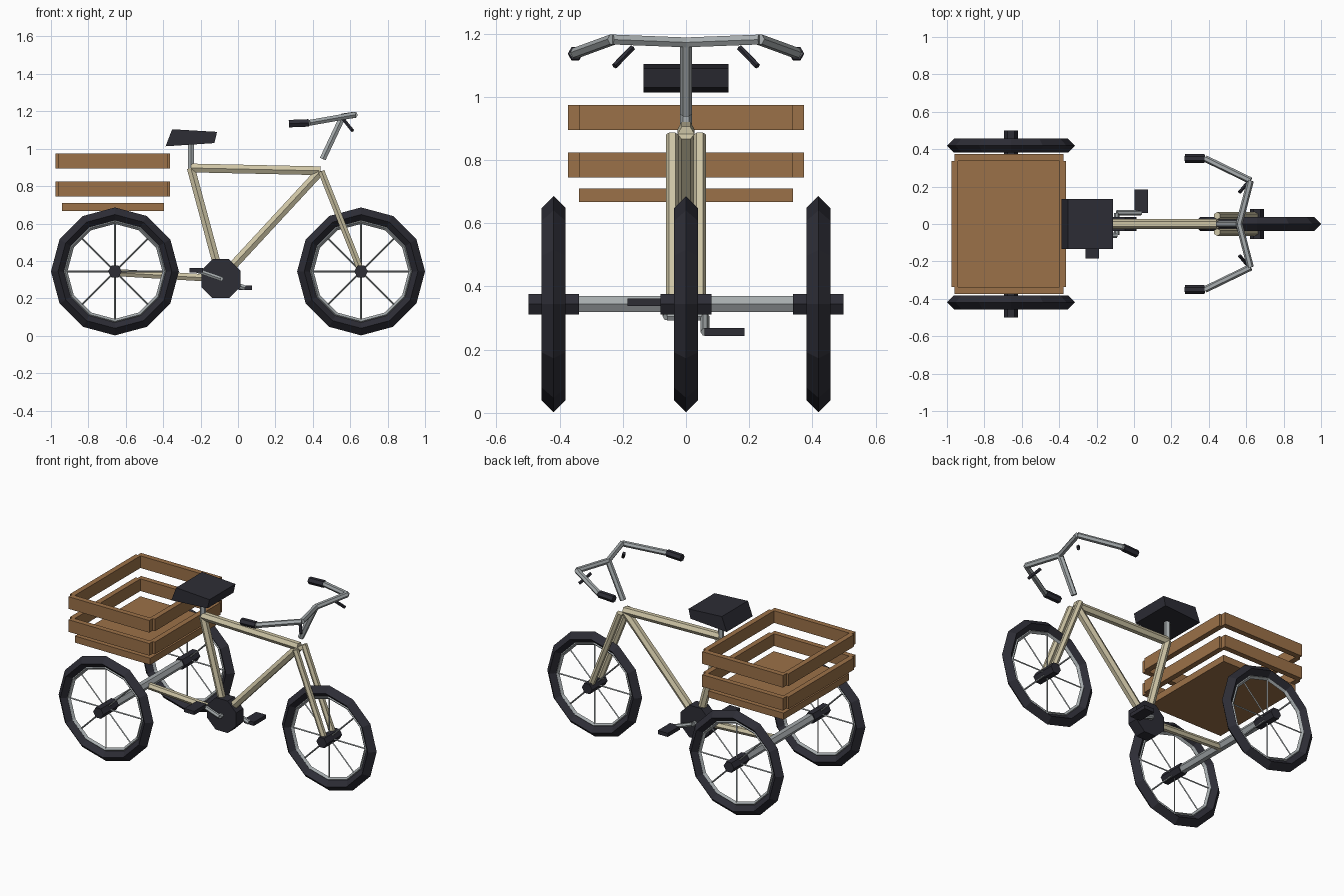
import bpy, bmesh, math
from mathutils import Vector, Matrix

cube = bpy.data.objects.get("Cube")
if cube:
    bpy.data.objects.remove(cube, do_unlink=True)


def material(name, rgb):
    m = bpy.data.materials.new(name)
    m.use_nodes = True
    m.diffuse_color = (*rgb, 1)
    bsdf = next(n for n in m.node_tree.nodes if n.type == 'BSDF_PRINCIPLED')
    bsdf.inputs["Base Color"].default_value = (*rgb, 1)
    return m


CREAM = material("cream_paint", (0.62, 0.56, 0.38))
METAL = material("grey_metal", (0.38, 0.41, 0.42))
BLACK = material("black_rubber", (0.026, 0.026, 0.036))
WOOD = material("brown_wood", (0.33, 0.165, 0.065))


def finish(name, bm, mat):
    bmesh.ops.recalc_face_normals(bm, faces=bm.faces)
    mesh = bpy.data.meshes.new(name)
    bm.to_mesh(mesh)
    bm.free()
    mesh.materials.append(mat)
    obj = bpy.data.objects.new(name, mesh)
    bpy.context.collection.objects.link(obj)
    return obj


def add_tube(bm, a, b, r, sides=6, turn=0.0):
    """Capped prism from a to b, one corner pointing sideways."""
    a, b = Vector(a), Vector(b)
    d = (b - a).normalized()
    ref = Vector((1, 0, 0)) if abs(d.y) > 0.8 else Vector((0, 1, 0))
    u = (ref - d * ref.dot(d)).normalized()
    v = d.cross(u)
    rings = []
    for p in (a, b):
        ring = []
        for i in range(sides):
            t = 2 * math.pi * i / sides + turn
            ring.append(bm.verts.new(p + r * (u * math.cos(t) + v * math.sin(t))))
        rings.append(ring)
    for i in range(sides):
        j = (i + 1) % sides
        bm.faces.new((rings[0][i], rings[0][j], rings[1][j], rings[1][i]))
    for ring in rings:
        bm.faces.new(ring)


def tube(name, mat, points, r, sides=6, turn=0.0):
    bm = bmesh.new()
    for a, b in zip(points, points[1:]):
        add_tube(bm, a, b, r, sides, turn)
    return finish(name, bm, mat)


def box(name, mat, lo, hi):
    lo, hi = Vector(lo), Vector(hi)
    bm = bmesh.new()
    bmesh.ops.create_cube(bm, size=1, matrix=Matrix.Translation((lo + hi) / 2)
                          @ Matrix.Diagonal((*(hi - lo), 1)))
    return finish(name, bm, mat)


def ring(name, mat, centre, major, minor, segs=12):
    """Wheel ring around the y axis with a diamond section."""
    bm = bmesh.new()
    loops = []
    for i in range(segs):
        t = 2 * math.pi * i / segs
        out = Vector((math.cos(t), 0, math.sin(t)))
        loops.append([bm.verts.new(centre + out * (major + minor * c) + Vector((0, minor * s, 0)))
                      for c, s in ((1, 0), (0, 1), (-1, 0), (0, -1))])
    for i in range(segs):
        p, q = loops[i], loops[(i + 1) % segs]
        for k in range(4):
            n = (k + 1) % 4
            bm.faces.new((p[k], p[n], q[n], q[k]))
    return finish(name, bm, mat)


def wheel(prefix, x, y):
    c = Vector((x, y, 0.344))
    ring(prefix + "_tyre", BLACK, c, 0.304, 0.038)
    ring(prefix + "_rim", METAL, c, 0.267, 0.013)
    bm = bmesh.new()
    for i in range(8):
        t = math.pi * i / 4
        add_tube(bm, c, c + 0.268 * Vector((math.cos(t), 0, math.sin(t))), 0.005, 4)
    finish(prefix + "_spokes", bm, METAL)
    side = Vector((0, 0.08, 0))
    tube(prefix + "_hub", BLACK, [c - side, c + side], 0.037)


# Wheels and axle
wheel("front_wheel", 0.658, 0)
wheel("left_rear_wheel", -0.658, 0.419)
wheel("right_rear_wheel", -0.658, -0.419)
tube("rear_axle", METAL, [(-0.658, -0.42, 0.344), (-0.658, 0.42, 0.344)], 0.029)

# Frame
crank = (-0.092, 0, 0.305)
seat_joint = (-0.252, 0, 0.897)
head_joint = (0.442, 0, 0.882)
tube("top_tube", CREAM, [seat_joint, head_joint], 0.027)
tube("seat_tube", CREAM, [crank, seat_joint], 0.025)
tube("down_tube", CREAM, [crank, head_joint], 0.027)
tube("chain_stay", CREAM, [crank, (-0.658, 0, 0.338)], 0.022)

# Saddle
tube("seat_post", METAL, [(-0.252, 0, 0.89), (-0.252, 0, 1.04)], 0.019)
bm = bmesh.new()
profile = ((-0.387, 1.013), (-0.352, 1.104), (-0.112, 1.09), (-0.126, 1.03))
sides = [[bm.verts.new((x, y, z)) for x, z in profile] for y in (-0.134, 0.134)]
for i in range(4):
    j = (i + 1) % 4
    bm.faces.new((sides[0][i], sides[0][j], sides[1][j], sides[1][i]))
for s in sides:
    bm.faces.new(s)
finish("saddle", bm, BLACK)

# Drive: drum, arms and pedals
tube("chain_drum", BLACK, [(-0.092, -0.037, 0.305), (-0.092, 0.037, 0.305)], 0.113, 8, math.pi / 8)
for name, s, px, pz in (("right", -1, -0.222, 0.35), ("left", 1, 0.038, 0.256)):
    tube(name + "_crank_arm", METAL, [(-0.092, 0, 0.305), (-0.092, s * 0.06, 0.305),
                                      (px, s * 0.06, pz)], 0.014)
    ys = sorted((s * 0.058, s * 0.185))
    box(name + "_pedal", BLACK, (px - 0.036, ys[0], pz - 0.012), (px + 0.036, ys[1], pz + 0.012))

# Handlebar stem
tube("stem", METAL, [(0.453, 0, 0.945), (0.56, 0, 1.172)], 0.019)

# Mirrored steering parts
for name, s in (("left", 1), ("right", -1)):
    tube(name + "_fork_leg", CREAM, [(0.445, s * 0.044, 0.88), (0.658, s * 0.044, 0.344)], 0.02)
    tube(name + "_handlebar", METAL, [(0.562, 0, 1.172), (0.623, s * 0.232, 1.181),
                                      (0.38, s * 0.35, 1.138), (0.33, s * 0.35, 1.136)], 0.018)
    tube(name + "_grip", BLACK, [(0.272, s * 0.35, 1.134), (0.378, s * 0.35, 1.138)], 0.023)
    tube(name + "_brake_lever", BLACK, [(0.565, s * 0.17, 1.155), (0.612, s * 0.226, 1.097)], 0.01)

# Wooden crate
box("crate_floor", WOOD, (-0.94, -0.338, 0.667), (-0.396, 0.338, 0.71))
for name, z in (("lower", 0.745), ("upper", 0.895)):
    top = z + 0.079
    box(name + "_rear_slat", WOOD, (-0.975, -0.338, z), (-0.94, 0.338, top))
    box(name + "_front_slat", WOOD, (-0.398, -0.338, z), (-0.363, 0.338, top))
    box(name + "_left_slat", WOOD, (-0.96, 0.338, z), (-0.378, 0.373, top))
    box(name + "_right_slat", WOOD, (-0.96, -0.373, z), (-0.378, -0.338, top))
